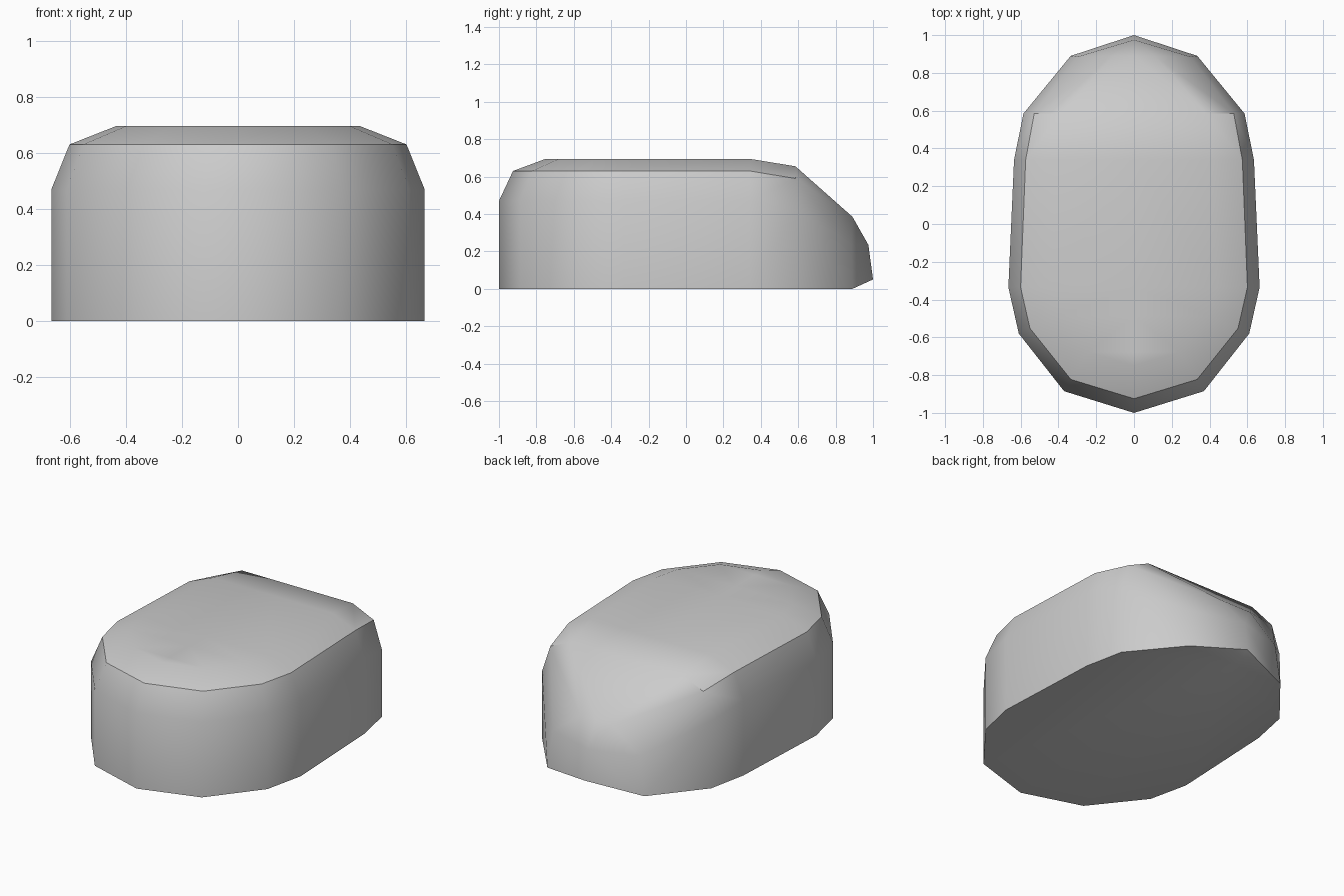
import bpy, bmesh, math

cube = bpy.data.objects.get("Cube")
if cube:
    bpy.data.objects.remove(cube, do_unlink=True)

# One plain material
grey = bpy.data.materials.new("light grey")
grey.use_nodes = True
colour = (0.6, 0.6, 0.6, 1)
grey.diffuse_color = colour
grey.node_tree.nodes["Principled BSDF"].inputs["Base Color"].default_value = colour

# Half plan outline, from the front tip to where the tail slope begins
outline = [(0, -1), (0.37, -0.885), (0.61, -0.58), (0.665, -0.335),
           (0.635, 0.34), (0.585, 0.585)]
# Levels: height, height at the tail, width factor, front length factor
levels = [(0, 0, 1, 1), (0.47, 0.42, 1, 1),
          (0.63, 0.59, 0.903, 0.887), (0.695, 0.655, 0.655, 0.624)]
FRONT = -0.335  # the rounded front starts here

bm = bmesh.new()


def vert(x, y, z):
    return bm.verts.new((x, y, z))


def face(*verts):
    return bm.faces.new(verts)


# Side wall, bevel and shoulder bands
rings = []
for z, tail_z, wide, long in levels:
    ring = []
    for i, (x, y) in enumerate(outline):
        if y < FRONT:
            y = FRONT + (y - FRONT) * long
        ring.append(vert(x * wide, y, tail_z if i == 5 else z))
    rings.append(ring)
for low, high in zip(rings, rings[1:]):
    for i in range(5):
        face(low[i], low[i + 1], high[i + 1], high[i])

# Top, closed to the centre line
top = rings[3]
centre = [top[0]] + [vert(0, v.co.y, v.co.z) for v in top[1:]]
face(top[0], top[1], centre[1])
for i in range(1, 5):
    face(top[i], top[i + 1], centre[i + 1], centre[i])

# Sloping tail
foot, tip = vert(0.335, 0.89, 0), vert(0, 1, 0.05)
cheek, ridge = vert(0.3, 0.885, 0.24), vert(0, 0.975, 0.235)
brow, brow_mid = vert(0.11, 0.89, 0.385), vert(0, 0.89, 0.385)
base, wall, rim, edge = [ring[5] for ring in rings]
face(base, foot, wall)
face(foot, cheek, wall)
face(wall, cheek, rim)
face(rim, cheek, brow)
face(rim, brow, edge)
face(edge, brow, brow_mid, centre[5])
face(foot, tip, ridge, cheek)
face(cheek, ridge, brow)
face(brow, ridge, brow_mid)

# Underside
keel = vert(0, 0.89, 0)
face(*rings[0], foot, keel)
face(foot, keel, tip)

# Mirror to the other half
bmesh.ops.mirror(bm, geom=bm.verts[:] + bm.edges[:] + bm.faces[:],
                 axis='X', merge_dist=0.001)
bmesh.ops.remove_doubles(bm, verts=bm.verts, dist=0.0005)
bmesh.ops.recalc_face_normals(bm, faces=bm.faces)

mesh = bpy.data.meshes.new("rounded_block")
bm.to_mesh(mesh)
bm.free()
mesh.materials.append(grey)
block = bpy.data.objects.new("rounded_block", mesh)
bpy.context.collection.objects.link(block)
bpy.ops.object.select_all(action='DESELECT')
block.select_set(True)
bpy.context.view_layer.objects.active = block
bpy.ops.object.shade_smooth_by_angle(angle=math.radians(36))
